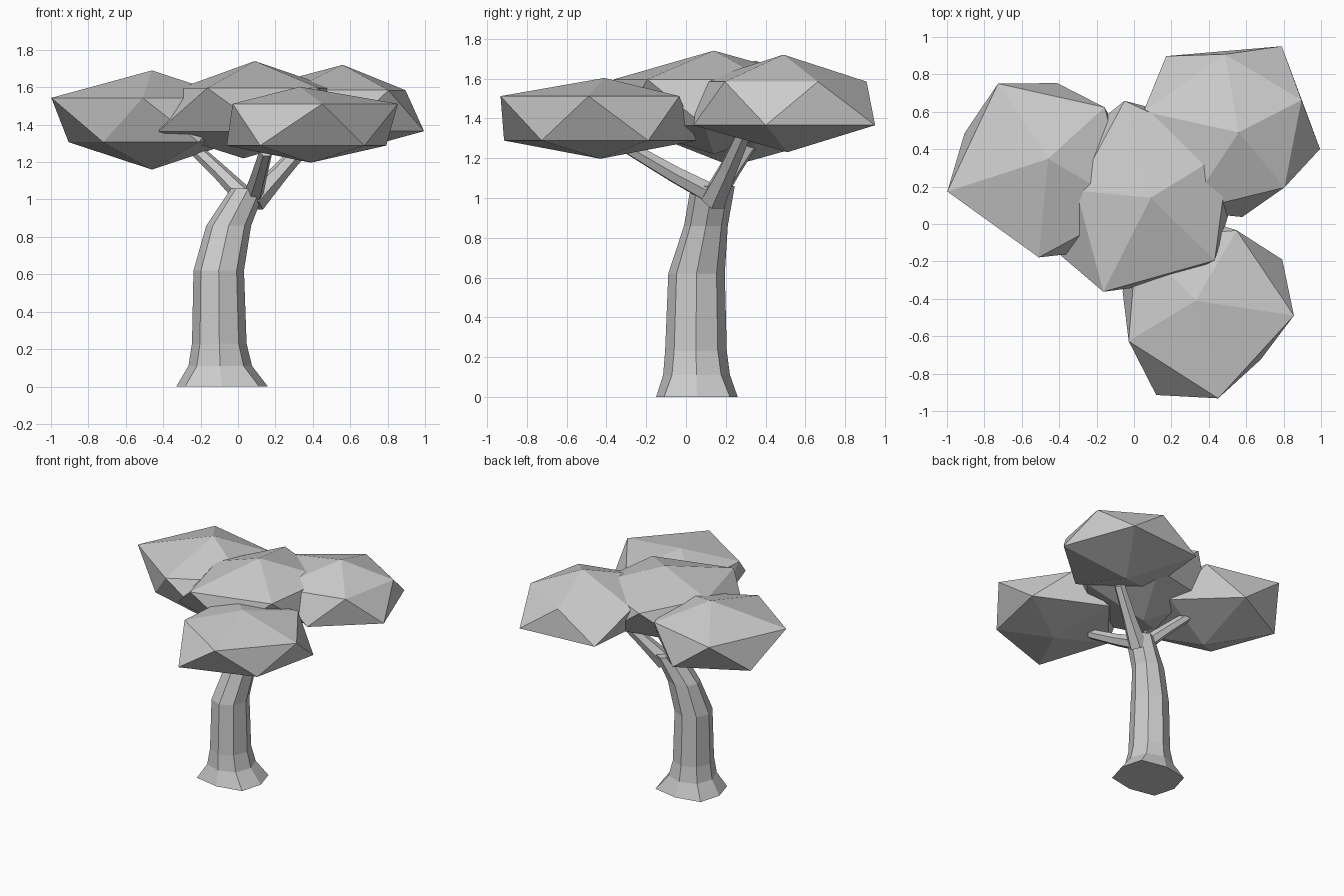
import bpy, bmesh, math
from mathutils import Vector

if "Cube" in bpy.data.objects:
    bpy.data.objects.remove(bpy.data.objects["Cube"])


def finish(bm, name):
    bmesh.ops.recalc_face_normals(bm, faces=bm.faces)
    me = bpy.data.meshes.new(name)
    bm.to_mesh(me)
    bm.free()
    ob = bpy.data.objects.new(name, me)
    bpy.context.collection.objects.link(ob)
    return ob


def skin_rings(rings, name):
    """Closed, faceted tube through a list of point rings."""
    bm = bmesh.new()
    vs = [[bm.verts.new(p) for p in ring] for ring in rings]
    n = len(vs[0])
    for a, b in zip(vs, vs[1:]):
        for i in range(n):
            j = (i + 1) % n
            bm.faces.new((a[i], a[j], b[j], b[i]))
    bm.faces.new(vs[0][::-1])
    bm.faces.new(vs[-1])
    return finish(bm, name)


def foliage(name, centre, apex, start, upper, lower, rise=0.447):
    """Flattened, uneven icosahedron: two poles and two opposed rings of five."""
    c = Vector(centre)
    bm = bmesh.new()
    bm.verts.new(c + Vector(apex))
    bm.verts.new(c - Vector(apex))
    z = rise * apex[2]
    for i in range(5):
        a = math.radians(start + 72 * i)
        d = Vector((math.cos(a), math.sin(a), 0))
        bm.verts.new(c + d * upper[i] + Vector((0, 0, z)))
        bm.verts.new(c - d * lower[i] - Vector((0, 0, z)))
    bmesh.ops.convex_hull(bm, input=bm.verts)
    return finish(bm, name)


def branch(name, points, radii, sides=6):
    pts = [Vector(p) for p in points]
    rings = []
    for i, p in enumerate(pts):
        d = (pts[min(i + 1, len(pts) - 1)] - pts[max(i - 1, 0)]).normalized()
        u = d.cross(Vector((0, 0, 1))).normalized()
        w = u.cross(d)
        rings.append([p + radii[i] * (u * math.cos(t) + w * math.sin(t))
                      for t in (2 * math.pi * k / sides for k in range(sides))])
    return skin_rings(rings, name)


# Bent trunk with flared roots: x, y, z, radius x, radius y, root lobe size
trunk_path = [
    (-0.085, 0.055, 0.00, 0.245, 0.205, 0.14),
    (-0.095, 0.053, 0.11, 0.170, 0.168, 0.04),
    (-0.100, 0.050, 0.23, 0.146, 0.155, 0.0),
    (-0.103, 0.053, 0.62, 0.135, 0.142, 0.0),
    (-0.050, 0.100, 0.86, 0.120, 0.110, 0.0),
    (0.055, 0.135, 1.06, 0.092, 0.110, 0.0),
]
rings = []
for x, y, z, rx, ry, lobe in trunk_path:
    ring = []
    for k in range(8):
        a = k * math.pi / 4
        f = 1 + lobe * (k % 2)
        ring.append((x + rx * f * math.cos(a), y + ry * f * math.sin(a), z))
    rings.append(ring)
skin_rings(rings, "trunk")

# Branches reaching into the foliage
branch("left_branch", [(0.05, 0.14, 1.0), (-0.10, 0.24, 1.15), (-0.24, 0.33, 1.28)],
       [0.055, 0.042, 0.036])
branch("right_branch", [(0.08, 0.14, 0.99), (0.22, 0.21, 1.14), (0.38, 0.29, 1.32)],
       [0.07, 0.05, 0.04])
branch("front_branch", [(0.08, 0.13, 1.02), (0.11, -0.06, 1.12), (0.15, -0.30, 1.26)],
       [0.055, 0.045, 0.036])

# Four flat foliage clumps
foliage("left_foliage", (-0.46, 0.288, 1.425), (0, 0.06, 0.265), -96,
        [0.469, 0.488, 0.452, 0.534, 0.55], [0.468, 0.488, 0.39, 0.50, 0.45])
foliage("back_right_foliage", (0.53, 0.50, 1.475), (0.03, -0.01, 0.245), -48,
        [0.41, 0.40, 0.41, 0.49, 0.50], [0.535, 0.45, 0.465, 0.475, 0.52])
foliage("front_foliage", (0.36, -0.42, 1.40), (-0.03, 0.01, 0.203), -80,
        [0.52, 0.50, 0.43, 0.48, 0.44], [0.48, 0.425, 0.55, 0.44, 0.49], 0.55)
foliage("middle_foliage", (0.06, 0.14, 1.48), (0.03, 0, 0.26), -114,
        [0.55, 0.50, 0.52, 0.53, 0.37], [0.48, 0.48, 0.56, 0.47, 0.46])
